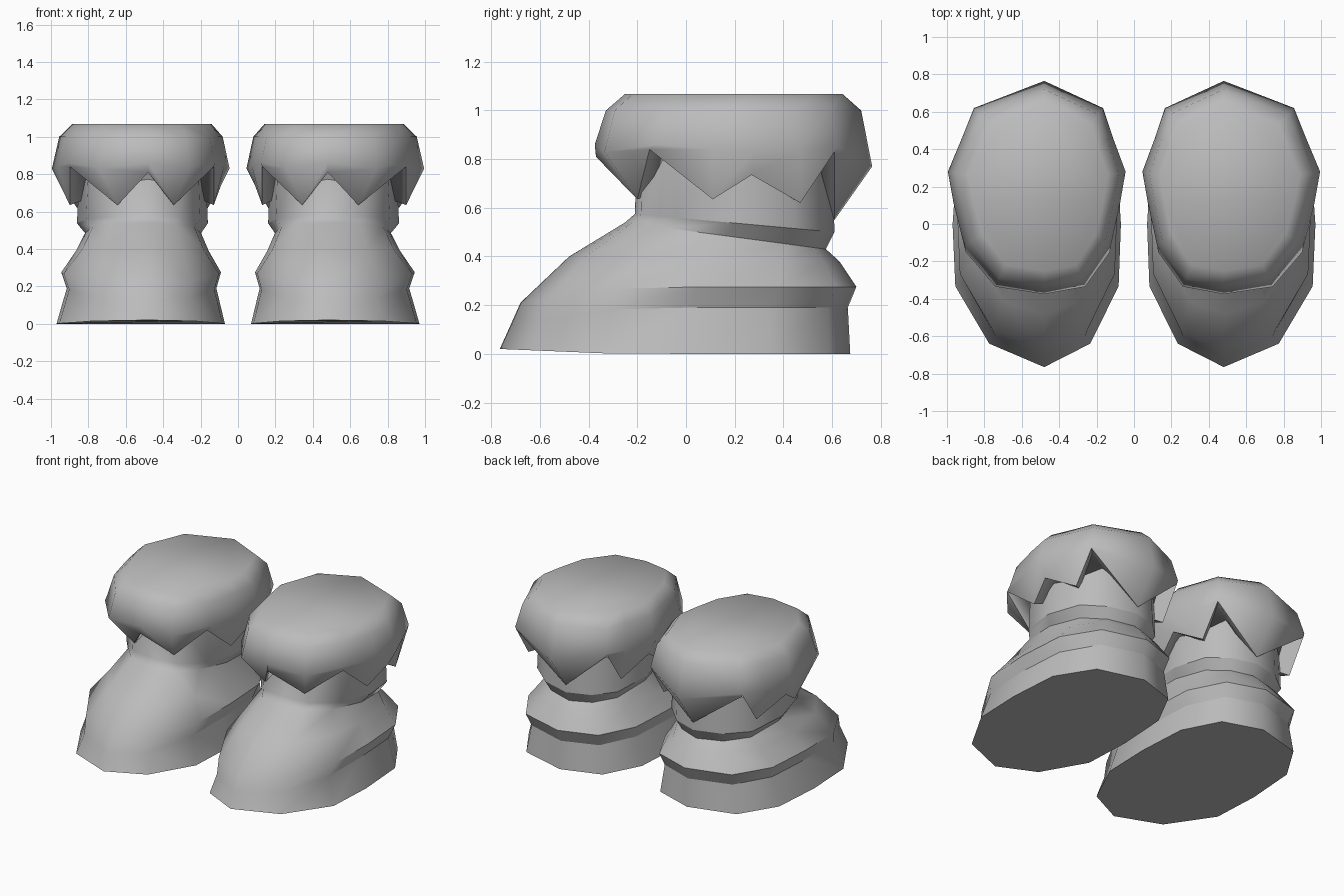
import bpy, bmesh, math

cube = bpy.data.objects.get("Cube")
if cube:
    bpy.data.objects.remove(cube, do_unlink=True)

grey = bpy.data.materials.new("soft_grey")
grey.use_nodes = True
GREY = (0.5, 0.5, 0.5, 1)
grey.diffuse_color = GREY
grey.node_tree.nodes["Principled BSDF"].inputs["Base Color"].default_value = GREY

# Half outlines from front to back: (share of half width, share of length)
SOLE = [(0, 0), (.6, .087), (.97, .30), (1, .53), (.95, .77), (.64, .94), (0, 1)]
SHAFT = [(0, 0), (.5, .03), (.87, .2), (1, .5), (.87, .8), (.5, .94), (0, 1)]

# Boot rings: front y, back y, half width, front z, back z, z change rate, blend to shaft outline
BODY = [
    (-.765, .675, .45, .02, 0, 3, 0),
    (-.72, .665, .40, .12, .19, 3, 0),       # under the lower fold
    (-.68, .70, .427, .21, .275, 3, 0),      # lower fold lip
    (-.48, .63, .355, .40, .38, 1, .5),
    (-.25, .575, .31, .54, .43, 1, .95),     # crease
    (-.21, .61, .35, .575, .50, 1, 1),       # upper fold lip
    (-.20, .60, .335, .90, .90, 1, 1),
]

# Cuff half outlines from front to back: (x, y, z)
TEETH = [(0, -.37, .81), (.15, -.2, .635), (.385, -.15, .84), (.385, .11, .635),
         (.425, .27, .735), (.35, .47, .62), (.345, .61, .83), (0, .61, .55)]
WIDEST = [(0, -.375, .86), (.24, -.335, .83), (.39, -.12, .86), (.445, .11, .84),
          (.475, .28, .83), (.40, .47, .83), (.345, .62, .85), (0, .765, .77)]


def lerp(a, b, t):
    return a + (b - a) * t


def body_half(ring):
    front, back, half, z_front, z_back, rate, blend = ring
    points = []
    for (w0, t0), (w1, t1) in zip(SOLE, SHAFT):
        w, t = lerp(w0, w1, blend), lerp(t0, t1, blend)
        points.append((half * w, lerp(front, back, t), lerp(z_front, z_back, min(1, t * rate))))
    return points


def scaled(half, factor, z=None, lift=0, centre=.2):
    return [(x * factor, centre + (y - centre) * factor, pz + lift if z is None else z)
            for x, y, pz in half]


def full_ring(half):
    return half + [(-x, y, z) for x, y, z in half[-2:0:-1]]


def place(point, side):
    # The toe line sits slightly towards the inner side of the boot
    x, y, z = point
    return (side * (.52 + x - .04 * max(0, 1 - abs(x) / .45)), y, z)


def loft(name, halves, side, creased, first_station):
    """Skin the rings; creased rings get sharp edges from first_station to the back."""
    bm = bmesh.new()
    rings = [[bm.verts.new(place(p, side)) for p in full_ring(h)] for h in halves]
    n = len(rings[0])
    for low, high in zip(rings, rings[1:]):
        for i in range(n):
            j = (i + 1) % n
            bm.faces.new((low[i], low[j], high[j], high[i]))
    bm.faces.new(rings[0])
    bm.faces.new(rings[-1])
    bmesh.ops.recalc_face_normals(bm, faces=bm.faces[:])
    for r in creased:
        for i in range(first_station, n - first_station):
            bm.edges.get((rings[r][i], rings[r][(i + 1) % n])).smooth = False
    mesh = bpy.data.meshes.new(name)
    bm.to_mesh(mesh)
    bm.free()
    mesh.materials.append(grey)
    obj = bpy.data.objects.new(name, mesh)
    bpy.context.collection.objects.link(obj)
    bpy.ops.object.select_all(action="DESELECT")
    obj.select_set(True)
    bpy.context.view_layer.objects.active = obj
    bpy.ops.object.shade_smooth_by_angle(angle=math.radians(70), keep_sharp_edges=True)


boot = [body_half(r) for r in BODY]
# Zigzag cuff: inner edge, teeth, widest line, shoulder, top
cuff = [scaled(TEETH, .8, lift=.03), TEETH, WIDEST,
        scaled(WIDEST, .92, 1.0), scaled(WIDEST, .785, 1.067)]

for label, side in (("left", 1), ("right", -1)):
    loft(label + "_boot", boot, side, (1, 2, 4, 5), 2)
    loft(label + "_fur_cuff", cuff, side, (1,), 0)
